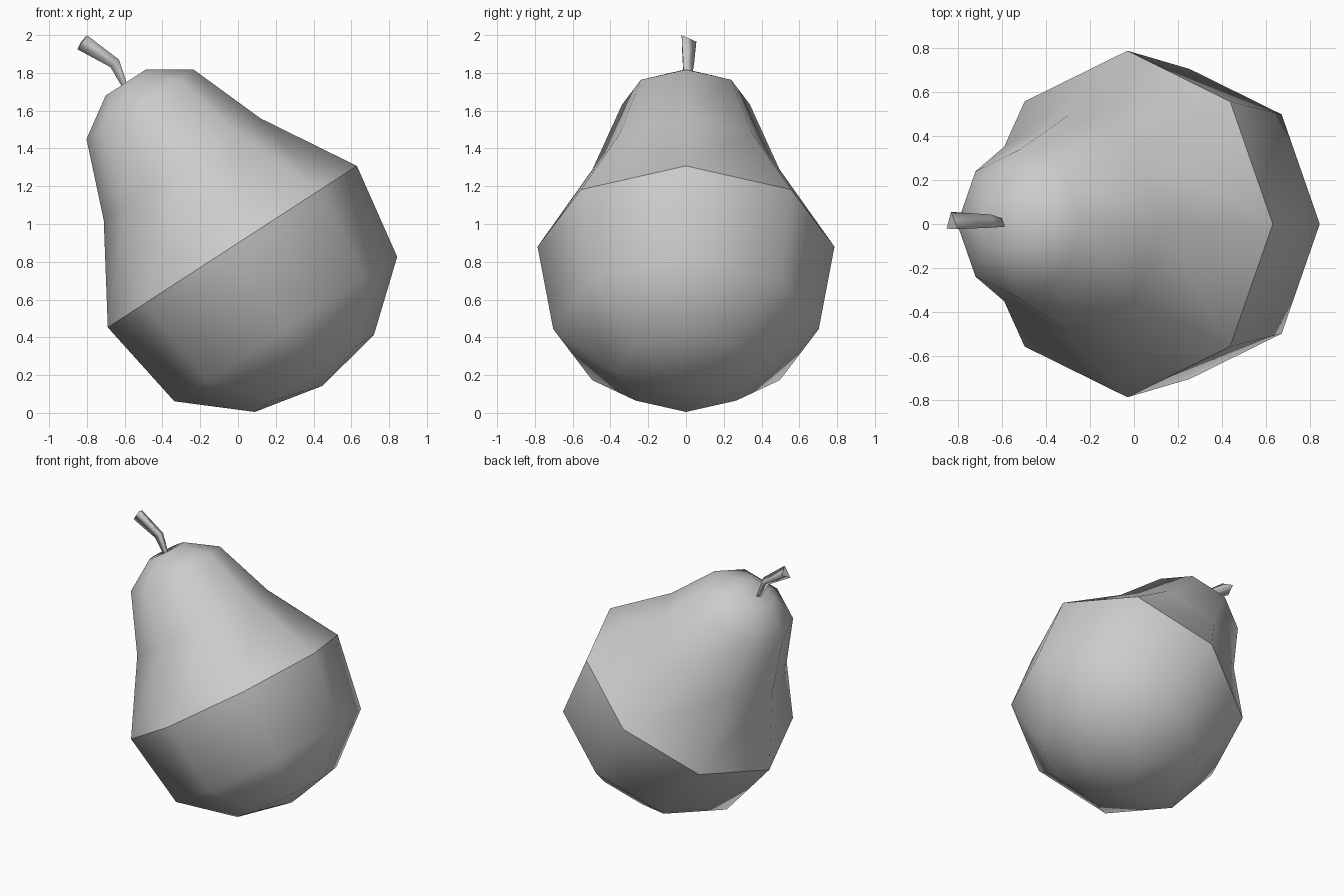
import bpy, bmesh, math
from mathutils import Vector

if "Cube" in bpy.data.objects:
    bpy.data.objects.remove(bpy.data.objects["Cube"])


def loft(name, rings, start_pole=None, end_pole=None, sharp_rings=()):
    """Skin equal-sided rings, closing each end with a pole or a flat cap."""
    bm = bmesh.new()
    loops = [[bm.verts.new(p) for p in ring] for ring in rings]
    n = len(loops[0])
    for a, b in zip(loops, loops[1:]):
        for i in range(n):
            j = (i + 1) % n
            bm.faces.new((a[i], a[j], b[j], b[i]))
    for loop, pole in ((loops[0], start_pole), (loops[-1], end_pole)):
        if pole is None:
            bm.faces.new(loop)
        else:
            tip = bm.verts.new(pole)
            for i in range(n):
                bm.faces.new((loop[i], loop[(i + 1) % n], tip))
    bmesh.ops.recalc_face_normals(bm, faces=bm.faces[:])
    for f in bm.faces:
        f.smooth = True
    for k in sharp_rings:
        for i in range(n):
            bm.edges.get((loops[k][i], loops[k][(i + 1) % n])).smooth = False
    mesh = bpy.data.meshes.new(name)
    bm.to_mesh(mesh)
    bm.free()
    obj = bpy.data.objects.new(name, mesh)
    bpy.context.collection.objects.link(obj)
    return obj


# Tilted frame: centre of the widest ring, long axis and sideways direction
centre = Vector((-0.03, 0, 0.88))
axis = Vector((-0.544, 0, 0.839))
side = Vector((0.839, 0, 0.544))
depth = Vector((0, 1, 0))


def ring(t, r, n=8):
    return [centre + axis * t
            + side * (r * math.cos(2 * math.pi * i / n))
            + depth * (r * math.sin(2 * math.pi * i / n)) for i in range(n)]


# Pear body: eight-sided lathe with a hard edge at the widest ring
profile = [(-0.799, 0.376), (-0.52, 0.703), (0, 0.786),
           (0.488, 0.495), (0.898, 0.338), (1.036, 0.128)]
loft("pear_body", [ring(t, r) for t, r in profile],
     start_pole=centre + axis * -0.878,
     end_pole=centre + axis * 1.025,
     sharp_rings=(2,))

# Stem: three-sided, bent and widening toward its cut end
stem_sections = [
    [(-0.582, -0.01, 1.725), (-0.592, 0.023, 1.72), (-0.607, -0.01, 1.715)],
    [(-0.63, -0.016, 1.87), (-0.65, 0.043, 1.85), (-0.675, -0.016, 1.83)],
    [(-0.80, -0.023, 2.00), (-0.83, 0.055, 1.965), (-0.85, -0.021, 1.925)],
]
loft("stem", stem_sections, sharp_rings=(0, 2))
